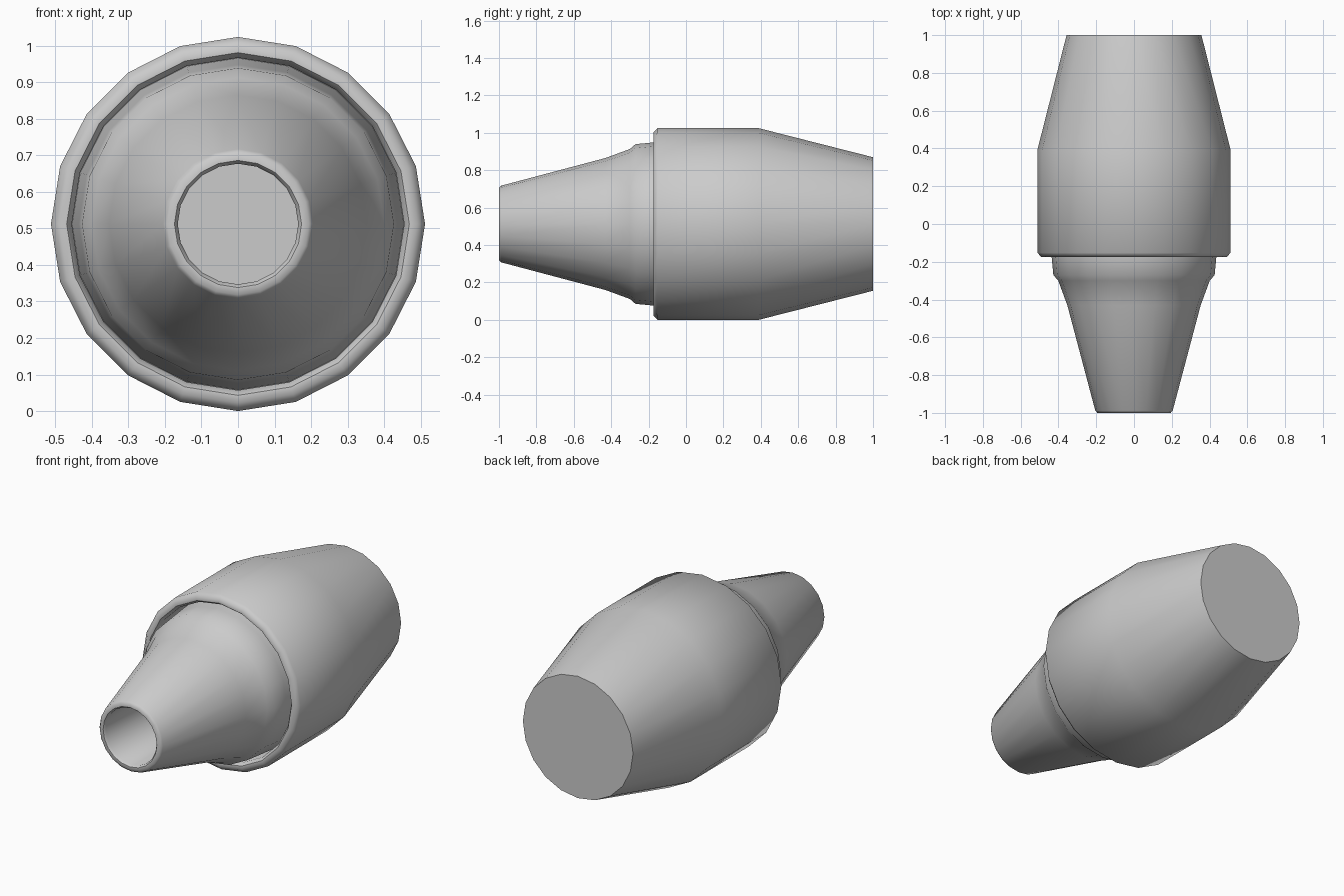
import bpy, bmesh, math

if "Cube" in bpy.data.objects:
    bpy.data.objects.remove(bpy.data.objects["Cube"])

SIDES = 20
AXIS_Z = 0.512


def lathe(name, profile):
    """Revolve (radius, y) points round the y axis and cap both ends."""
    bm = bmesh.new()
    rings = []
    for r, y in profile:
        ring = []
        for i in range(SIDES):
            a = 2 * math.pi * i / SIDES
            ring.append(bm.verts.new((r * math.cos(a), y, AXIS_Z + r * math.sin(a))))
        rings.append(ring)
    for a, b in zip(rings, rings[1:]):
        for i in range(SIDES):
            j = (i + 1) % SIDES
            bm.faces.new((a[i], a[j], b[j], b[i]))
    bm.faces.new(rings[0])
    bm.faces.new(rings[-1])
    bmesh.ops.recalc_face_normals(bm, faces=bm.faces[:])
    mesh = bpy.data.meshes.new(name)
    bm.to_mesh(mesh)
    bm.free()
    obj = bpy.data.objects.new(name, mesh)
    bpy.context.collection.objects.link(obj)
    bpy.ops.object.select_all(action='DESELECT')
    obj.select_set(True)
    bpy.context.view_layer.objects.active = obj
    bpy.ops.object.shade_smooth_by_angle(angle=math.radians(50))
    return obj


# Outer casing: recessed socket, rounded front lip, straight barrel, rear taper
lathe("outer_casing", [
    (0.455, 0.03), (0.455, -0.155), (0.469, -0.174), (0.490, -0.175),
    (0.512, -0.152), (0.512, 0.39), (0.357, 1.0),
])

# Tapered nozzle: bore, rounded mouth, cone, flared collar into the socket
lathe("nozzle", [
    (0.165, -0.35), (0.165, -0.988), (0.174, -1.0), (0.194, -1.0),
    (0.205, -0.988), (0.353, -0.43), (0.401, -0.30), (0.427, -0.27),
    (0.436, -0.175), (0.455, 0.04),
])
